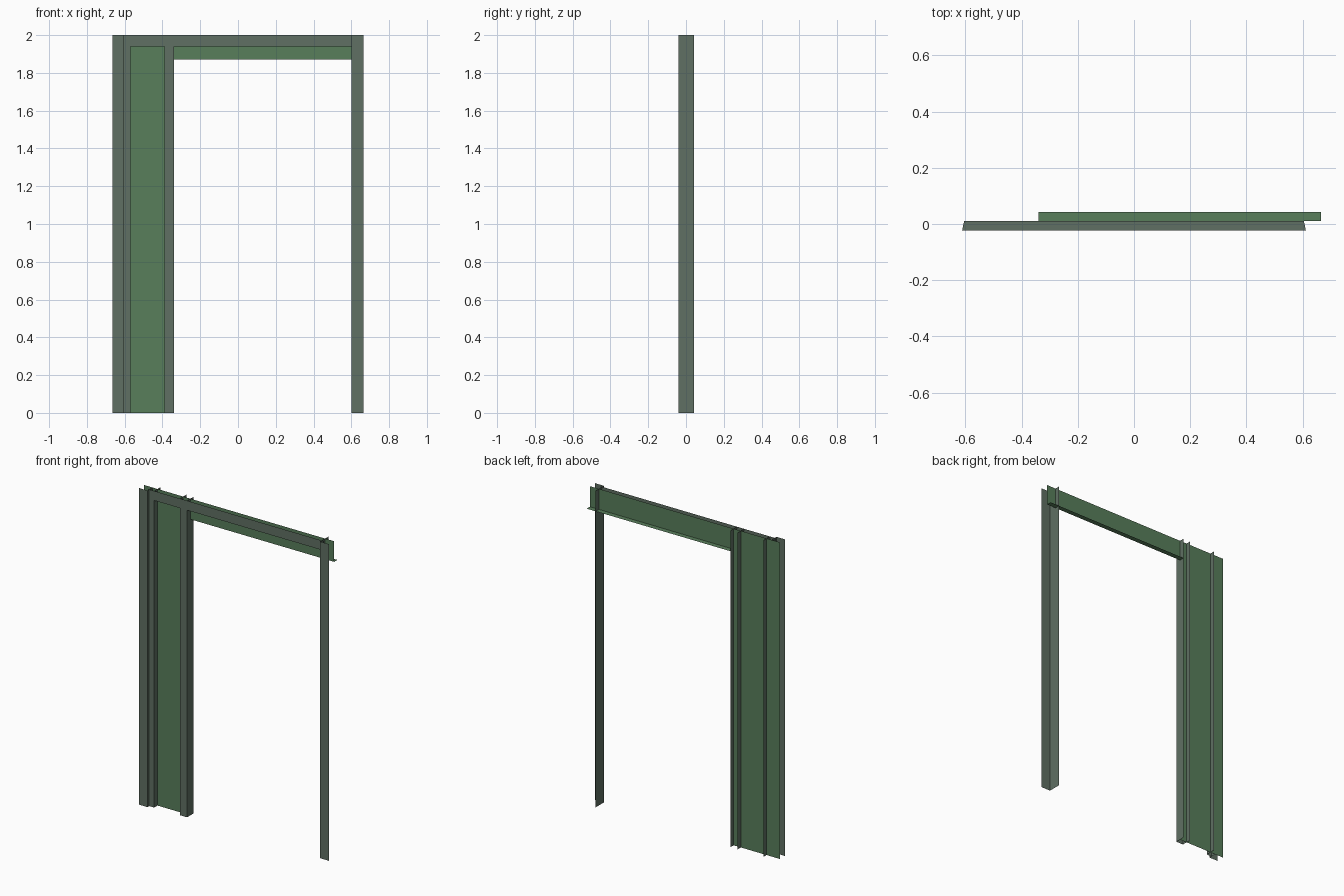
import bpy, bmesh
from mathutils import Vector

if "Cube" in bpy.data.objects:
    bpy.data.objects.remove(bpy.data.objects["Cube"])


def material(name, rgb):
    m = bpy.data.materials.new(name)
    m.diffuse_color = (*rgb, 1)
    m.use_nodes = True
    m.node_tree.nodes["Principled BSDF"].inputs["Base Color"].default_value = m.diffuse_color
    return m


GREY = material("grey green steel", (0.115, 0.16, 0.125))
GREEN = material("mid green sheet", (0.098, 0.21, 0.105))

H = 2.0          # overall height
HEAD = 1.94      # underside of the head trim
W = 0.665        # half width
FRONT, TRIM, SHEET, BACK = -0.04, -0.023, 0.01, 0.042


def folded_sheet(name, start, end, mat):
    """Thin folded sheet: one strip of quads between two matching edge paths."""
    bm = bmesh.new()
    a = [bm.verts.new(p) for p in start]
    b = [bm.verts.new(p) for p in end]
    for i in range(len(a) - 1):
        bm.faces.new((a[i], a[i + 1], b[i + 1], b[i]))
    me = bpy.data.meshes.new(name)
    bm.to_mesh(me)
    bm.free()
    me.materials.append(mat)
    ob = bpy.data.objects.new(name, me)
    bpy.context.collection.objects.link(ob)
    return ob


def upright(name, path, mat, top=H):
    """Vertical sheet following an (x, y) path."""
    return folded_sheet(name, [Vector((x, y, 0)) for x, y in path],
                        [Vector((x, y, top)) for x, y in path], mat)


# Outer jambs: angle sections, open towards the wall
upright("left_jamb", [(-W, FRONT), (-0.605, FRONT), (-0.605, SHEET)], GREY)
upright("right_jamb", [(0.602, BACK), (0.602, FRONT), (W, FRONT)], GREY)

# Side panel sheet
upright("side_panel", [(-W, SHEET), (-0.34, SHEET)], GREEN)

# Trim strips on the panel and their return flanges
upright("panel_left_strip", [(-0.605, TRIM), (-0.57, TRIM)], GREY, HEAD)
upright("panel_right_strip", [(-0.39, TRIM), (-0.34, TRIM)], GREY, HEAD)
for name, x in (("panel_left_flange", -0.57), ("panel_mid_flange", -0.39),
                ("opening_flange", -0.34)):
    upright(name, [(x, TRIM), (x, BACK)], GREY)

# Head trim: face plus soffit with slanted ends
section = [(0.605, SHEET, HEAD), (0.612, TRIM, HEAD), (0.612, TRIM, H)]
folded_sheet("head_trim", [Vector((x, y, z)) for x, y, z in section],
             [Vector((-x, y, z)) for x, y, z in section], GREY)

# Lintel: upright sheet with a rear flange along the bottom
section = [(BACK, 1.87), (SHEET, 1.87), (SHEET, H)]
folded_sheet("lintel", [Vector((W, y, z)) for y, z in section],
             [Vector((-0.34, y, z)) for y, z in section], GREEN)
